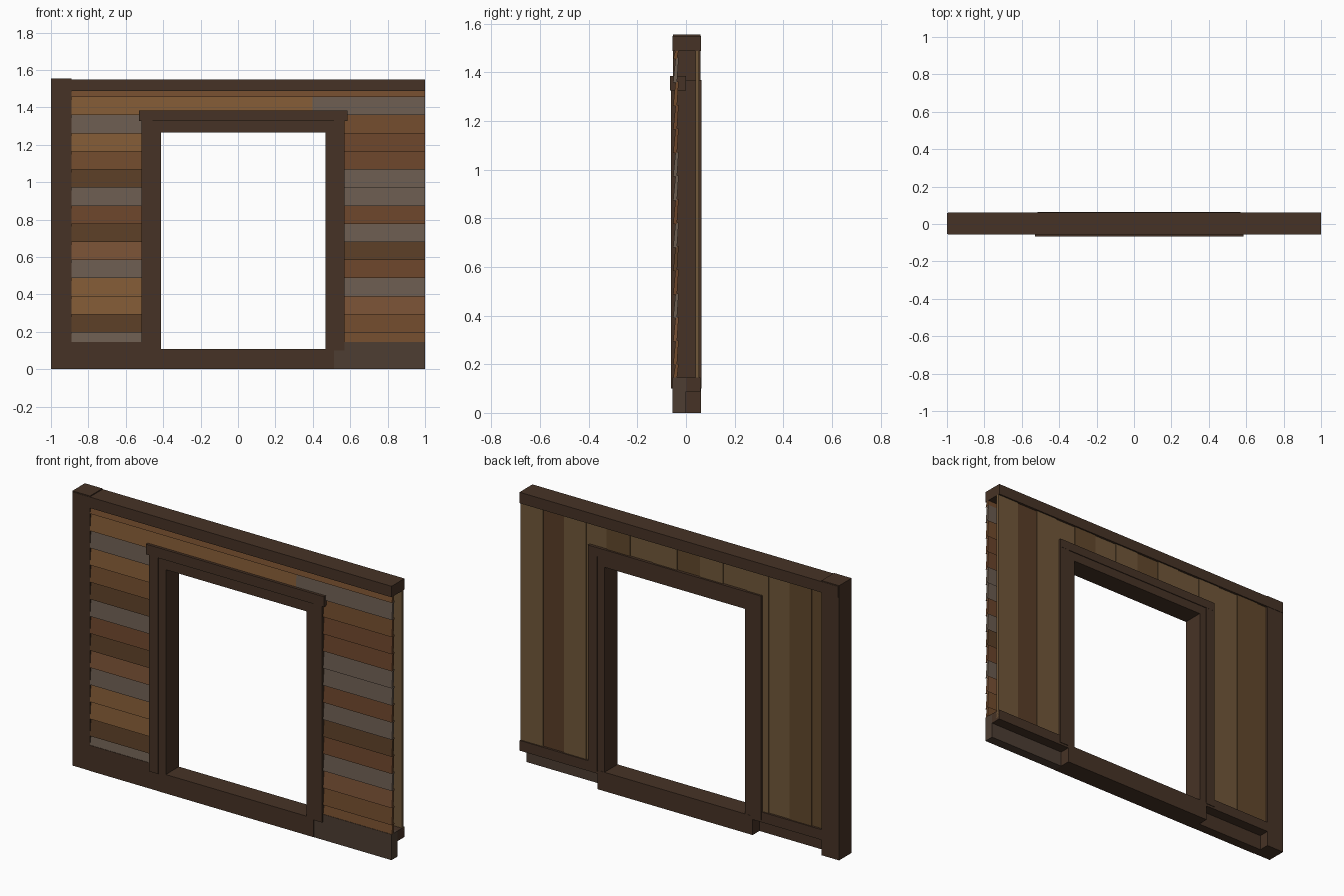
import bpy

if "Cube" in bpy.data.objects:
    bpy.data.objects.remove(bpy.data.objects["Cube"])

MATS = {}

def material(name, rgb):
    """Material from an sRGB 0-255 colour."""
    if name not in MATS:
        m = bpy.data.materials.new(name)
        m.diffuse_color = [(c / 255) ** 2.2 for c in rgb] + [1]
        m.use_nodes = True
        m.node_tree.nodes["Principled BSDF"].inputs["Base Color"].default_value = m.diffuse_color
        MATS[name] = m
    return MATS[name]

PALETTE = {
    "frame": (72, 54, 42), "base": (78, 64, 54), "tan": (128, 90, 56),
    "brown": (112, 76, 48), "rust": (120, 82, 56), "red": (106, 70, 46),
    "dark": (90, 64, 42), "gray": (106, 92, 80),
    "board_tan": (112, 88, 60), "board_dark": (90, 64, 44),
    "board_mid": (98, 74, 48),
}

def prism(name, profile, x0, x1, colour):
    """Extrude a closed (y, z) profile from x0 to x1."""
    n = len(profile)
    verts = [(x, y, z) for x in (x0, x1) for y, z in profile]
    faces = [tuple(range(n))[::-1], tuple(range(n, 2 * n))]
    faces += [(i, (i + 1) % n, n + (i + 1) % n, n + i) for i in range(n)]
    me = bpy.data.meshes.new(name)
    me.from_pydata(verts, [], faces)
    me.materials.append(material(colour, PALETTE[colour]))
    ob = bpy.data.objects.new(name, me)
    bpy.context.collection.objects.link(ob)
    return ob

def box(name, x0, x1, y0, y1, z0, z1, colour="frame"):
    return prism(name, [(y0, z0), (y1, z0), (y1, z1), (y0, z1)], x0, x1, colour)

# Main timbers
box("corner_post", -1.0, -0.89, -0.053, 0.059, 0, 1.555)
box("top_beam", -0.995, 1.0, -0.055, 0.061, 1.488, 1.55)
box("threshold", -0.46, 0.513, -0.056, 0.061, 0, 0.107)
for side, x0, x1, col in (("left", -0.89, -0.46, "frame"), ("right", 0.513, 1.0, "base")):
    box(f"front_baseboard_{side}", x0, x1, -0.055, 0.0, 0, 0.145, col)
    box(f"back_baseboard_{side}", x0, x1, 0.0, 0.06, 0.087, 0.145)

# Door frame: jambs, casings, header and caps
for side, outer, mid, inner in (("left", -0.515, -0.458, -0.413), ("right", 0.57, 0.512, 0.468)):
    box(f"door_casing_{side}", *sorted((outer, mid)), -0.061, 0.063, 0.1, 1.326)
    box(f"door_jamb_{side}", *sorted((mid, inner)), -0.056, 0.06, 0.107, 1.3)
box("door_header", -0.458, 0.512, -0.057, 0.06, 1.267, 1.326)
box("front_cap", -0.53, 0.585, -0.066, 0.0, 1.326, 1.384)
box("back_cap", -0.515, 0.57, 0.0, 0.064, 1.318, 1.368)

# Lapped horizontal siding on the front
def clapboard(name, x0, x1, z0, z1, colour):
    prism(name, [(-0.053, z0), (-0.037, z0), (-0.03, z1), (-0.043, z1)], x0, x1, colour)

LEFT = "gray tan brown dark gray red dark rust gray tan tan dark gray".split()
RIGHT = "brown red red gray gray red gray dark red gray rust brown brown".split()
clapboard("siding_top_strip", -0.89, 1.0, 1.455, 1.492, "brown")
clapboard("siding_over_door_left", -0.89, 0.397, 1.358, 1.46, "tan")
clapboard("siding_over_door_right", 0.397, 1.0, 1.358, 1.46, "gray")
for i, (a, b) in enumerate(zip(LEFT, RIGHT)):
    top = 1.358 - 0.0968 * i
    low = max(top - 0.0968, 0.143)
    clapboard(f"siding_left_{i}", -0.89, -0.5, low, top + 0.005, a)
    clapboard(f"siding_right_{i}", 0.55, 1.0, low, top + 0.005, b)

# Vertical boards on the back, stepped slightly in depth
EDGES = [1.0, 0.86, 0.727, 0.59, 0.46, 0.314, 0.17, 0.02,
         -0.126, -0.27, -0.415, -0.553, -0.685, -0.824, -0.89]
TONES = ("tan dark tan tan mid tan tan mid tan tan tan tan mid mid").split()
for i, tone in enumerate(TONES):
    x1, x0 = EDGES[i], EDGES[i + 1]
    y1 = 0.053 - 0.005 * (i % 2)
    over_door = x1 < 0.58 and x0 > -0.52
    if i in (3, 10):
        over_door = True
    box(f"back_board_{i}", x0, x1, 0.039, y1, 1.32 if over_door else 0.1, 1.49, "board_" + tone)
# Narrow fillers beside the door casings
box("back_filler_right", 0.56, 0.59, 0.039, 0.048, 0.1, 1.33, "board_tan")
box("back_filler_left", -0.553, -0.51, 0.039, 0.053, 0.1, 1.33, "board_tan")
